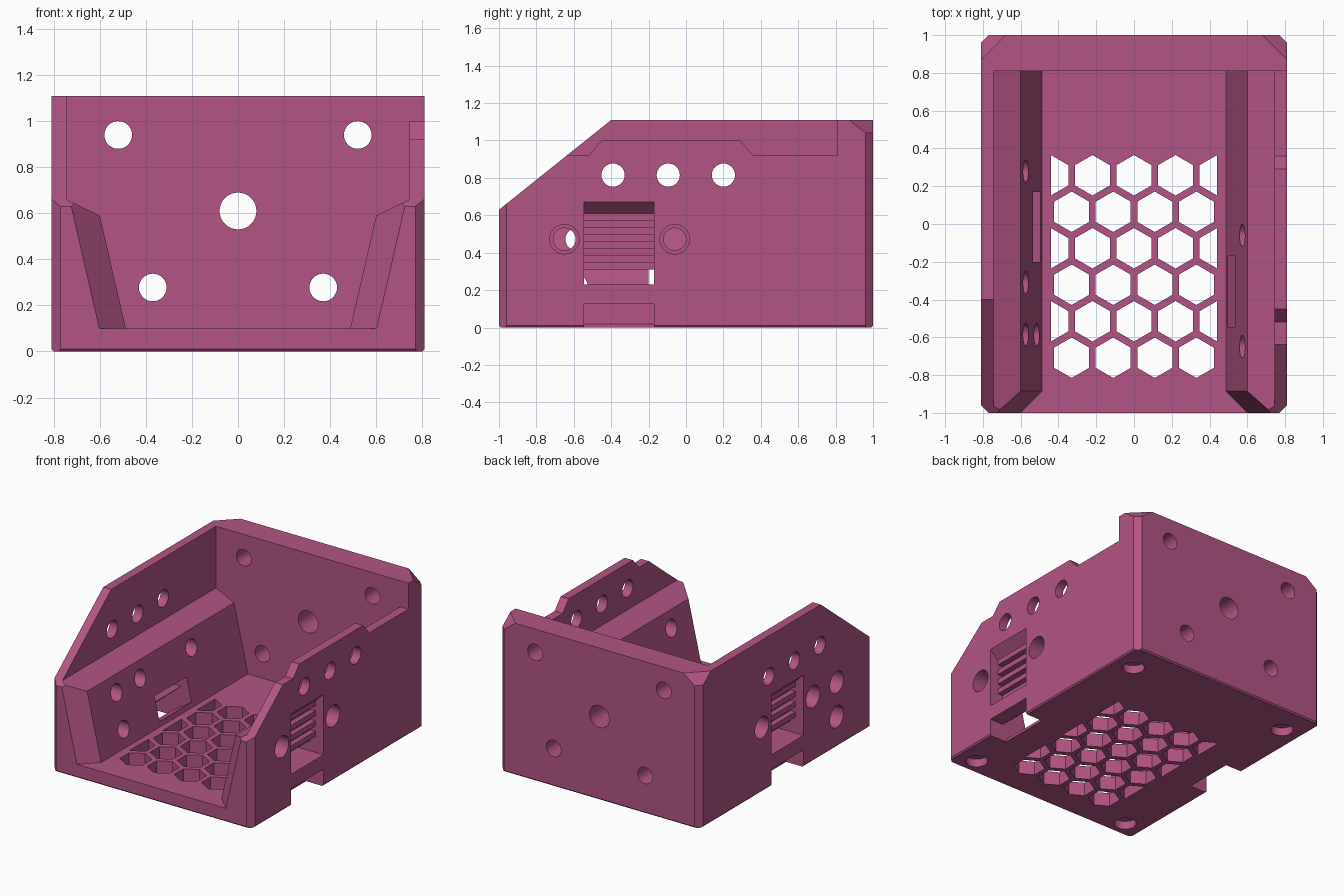
import bpy, bmesh, math
from mathutils import Vector

if "Cube" in bpy.data.objects:
    bpy.data.objects.remove(bpy.data.objects["Cube"])

mat = bpy.data.materials.new("raspberry_plastic")
mat.diffuse_color = (0.448, 0.089, 0.233, 1)
mat.use_nodes = True
mat.node_tree.nodes["Principled BSDF"].inputs["Base Color"].default_value = mat.diffuse_color


def loft(name, rings):
    """Closed solid from two matching rings of 3D points."""
    bm = bmesh.new()
    a, b = [[bm.verts.new(p) for p in ring] for ring in rings]
    n = len(a)
    bm.faces.new(a)
    bm.faces.new(b)
    for i in range(n):
        bm.faces.new((a[i], a[(i + 1) % n], b[(i + 1) % n], b[i]))
    return finish(name, bm)


def finish(name, bm):
    bmesh.ops.recalc_face_normals(bm, faces=bm.faces[:])
    me = bpy.data.meshes.new(name)
    bm.to_mesh(me)
    bm.free()
    me.materials.append(mat)
    ob = bpy.data.objects.new(name, me)
    bpy.context.scene.collection.objects.link(ob)
    return ob


def prism(name, pts, axis, lo, hi):
    """Extrude a 2D outline along x, y or z."""
    place = {'x': lambda p, t: (t, p[0], p[1]),
             'y': lambda p, t: (p[0], t, p[1]),
             'z': lambda p, t: (p[0], p[1], t)}[axis]
    return loft(name, [[place(p, t) for p in pts] for t in (lo, hi)])


def disc(u, v, r, n=32, turn=0.0):
    return [(u + r * math.cos(turn + 2 * math.pi * i / n),
             v + r * math.sin(turn + 2 * math.pi * i / n)) for i in range(n)]


def cut(ob, cutter):
    mod = ob.modifiers.new("cut", 'BOOLEAN')
    mod.operation = 'DIFFERENCE'
    mod.solver = 'EXACT'
    mod.object = cutter
    dg = bpy.context.evaluated_depsgraph_get()
    me = bpy.data.meshes.new_from_object(ob.evaluated_get(dg))
    ob.modifiers.clear()
    ob.data = me
    bpy.data.objects.remove(cutter)


def slice_off(bm, co, no):
    """Remove everything beyond a plane and cap the opening."""
    res = bmesh.ops.bisect_plane(bm, geom=bm.verts[:] + bm.edges[:] + bm.faces[:],
                                 plane_co=co, plane_no=no, clear_outer=True, dist=1e-6)
    edges = [e for e in res['geom_cut'] if isinstance(e, bmesh.types.BMEdge)]
    bmesh.ops.edgeloop_fill(bm, edges=edges)


# Outer shell: side profile with sloped front, then chamfers
W, H = 0.81, 1.11
case = prism("equipment_case", [(-1, 0), (1, 0), (1, H), (-0.4, H), (-1, 0.63)], 'x', -W, W)
bm = bmesh.new()
bm.from_mesh(case.data)
for sx in (-1, 1):
    for sy in (-1, 1):
        slice_off(bm, Vector((sx * W, sy * 0.96, 0)), Vector((sx, sy, 0)))
    slice_off(bm, Vector((sx * W, 0, 0.01)), Vector((sx, 0, -1)))
    slice_off(bm, Vector((0, sx, 0.01)), Vector((0, sx, -1)))
    # slanted back top corners
    slice_off(bm, Vector((sx * W, 0.87, H)), Vector((sx, 1, 1.3)))
bmesh.ops.recalc_face_normals(bm, faces=bm.faces[:])
bm.to_mesh(case.data)
bm.free()

# Inner bay with leaning lower walls
half = [(0.487, 0.1), (0.6, 0.59), (0.745, 0.66), (0.745, 1.3)]
cut(case, prism("bay", half + [(-x, z) for x, z in reversed(half)], 'y', -1.1, 0.81))


# Flared front mouth
def mouth(y, grow):
    w = [(0.487 + grow, 0.1), (0.616 + grow, 0.66)]
    return [(x, y, z) for x, z in w + [(-x, z) for x, z in reversed(w)]]


cut(case, loft("mouth", [mouth(-0.885, 0), mouth(-1.0265, 0.1415)]))

# Stepped rim of the right wall
cut(case, prism("rim", [(-0.8, 0.92), (-0.52, 0.92), (-0.45, 1.0), (0.29, 1.0), (0.36, 0.92),
                        (0.81, 0.92), (0.81, 1.3), (-0.8, 1.3)], 'x', 0.65, 0.95))

# Honeycomb floor, clipped to a straight-sided field
for row in range(6):
    y = 0.258 - row * 0.1932
    xs = (-0.44, -0.22, 0, 0.22, 0.44) if row % 2 == 0 else (-0.33, -0.11, 0.11, 0.33)
    for x in xs:
        pts = disc(x, y, 0.107, 6, math.pi / 6)
        pts = [(max(-0.44, min(0.44, px)), py) for px, py in pts]
        if abs(x) > 0.4:
            s = 1 if x > 0 else -1
            h = 0.107
            pts = [(s * 0.44, y - h), (s * 0.44, y + h),
                   (s * (0.44 - 0.0927), y + h / 2), (s * (0.44 - 0.0927), y - h / 2)]
        cut(case, prism("hex", pts, 'z', -0.1, 0.2))

# Back wall holes
for x, z, r in [(-0.52, 0.94, 0.06), (0.52, 0.94, 0.06), (0, 0.61, 0.08),
                (-0.37, 0.278, 0.06), (0.37, 0.278, 0.06)]:
    cut(case, prism("back_hole", disc(x, z, r), 'y', 0.7, 1.1))

# Foot sockets in the underside
for x in (-0.655, 0.655):
    for y in (-0.875, 0.775):
        cut(case, prism("socket", disc(x, y, 0.075), 'z', -0.1, 0.06))

# Ribbed grip pocket outline, from the opening up and back down over the ribs
pocket = [(0.9, 0.23), (0.9, 0.67), (W, 0.67), (0.745, 0.61)]
for i in range(4):
    z = 0.61 - i * 0.075
    pocket += [(0.745, z - 0.0375), (0.705, z - 0.0375), (0.705, z - 0.075)]
    if i < 3:
        pocket.append((0.745, z - 0.075))
pocket += [(0.4, 0.31), (0.4, 0.23)]
# Strap channel rising from the lower edge into the bay
channel = [(0.9, -0.05), (0.9, 0.125), (0.7, 0.125), (0.52, 0.28), (0.45, 0.28),
           (0.45, 0.165), (0.67, 0.02), (0.67, -0.05)]

# Side walls: pockets, strap channels and holes
lower_holes = {1: [(-0.65, 0.472), (-0.06, 0.472)],
               -1: [(0.28, 0.472), (-0.31, 0.472), (-0.585, 0.472), (-0.585, 0.22)]}
for s in (-1, 1):
    y0, y1 = (-0.545, -0.17) if s > 0 else (-0.2, 0.17)
    for outline in (pocket, channel):
        cut(case, prism("strap_cut", [(s * x, z) for x, z in outline], 'y', y0, y1))
    for y in (-0.39, -0.095, 0.20):
        cut(case, prism("upper_hole", disc(y, 0.815, 0.062), 'x', s * 0.7, s * 0.9))
    for y, z in lower_holes[s]:
        cut(case, prism("lower_hole", disc(y, z, 0.06), 'x', s * 0.4, s * 0.9))
        cut(case, prism("counterbore", disc(y, z, 0.079), 'x', s * 0.7, s * 0.9))

# Smooth hole walls, keep hard edges
bpy.context.view_layer.objects.active = case
case.select_set(True)
bpy.ops.object.shade_smooth_by_angle(angle=math.radians(25))
